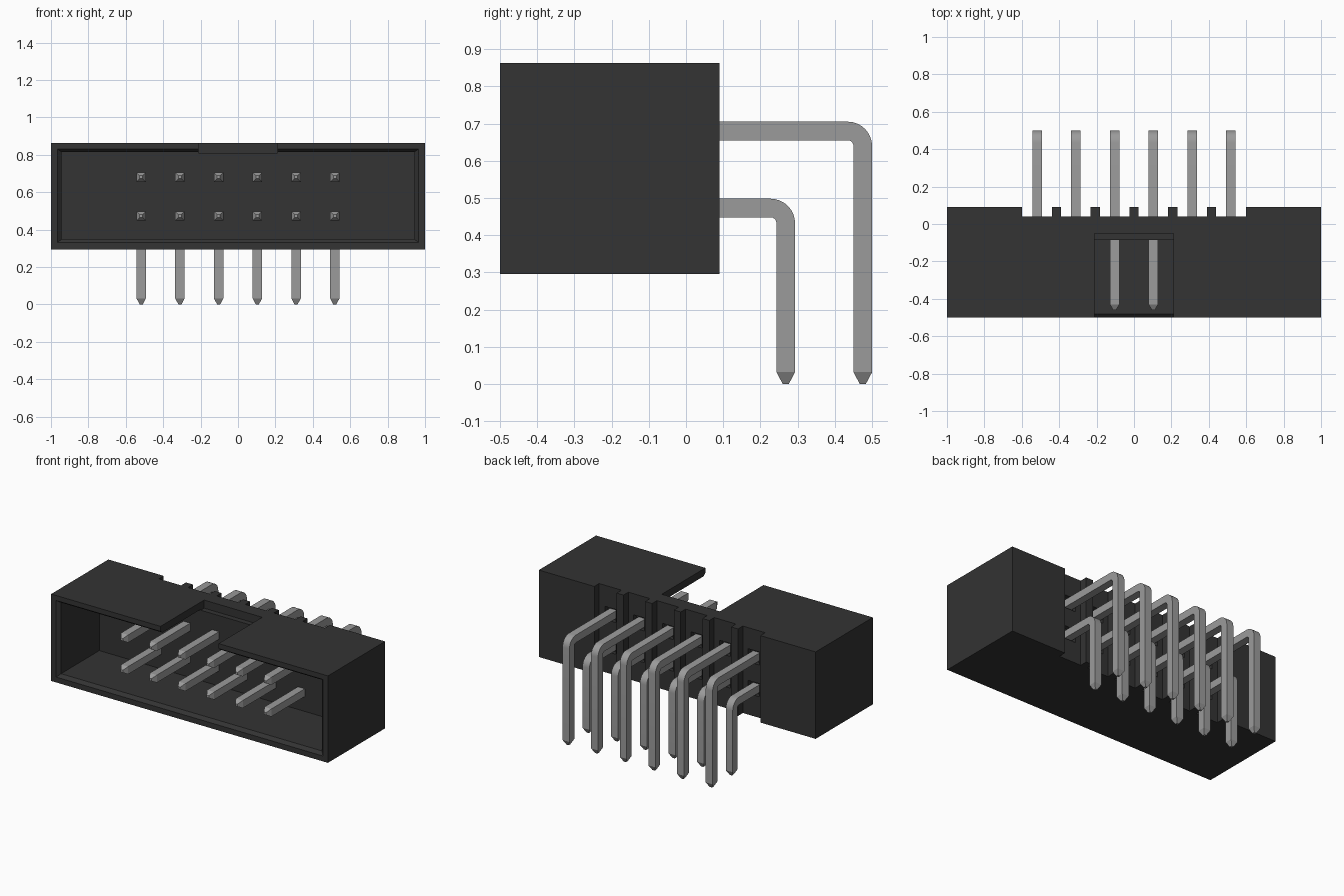
import bpy
import bmesh
import math

default = bpy.data.objects.get("Cube")
if default:
    bpy.data.objects.remove(default, do_unlink=True)


def make_material(name, value, roughness):
    mat = bpy.data.materials.new(name)
    mat.use_nodes = True
    color = (value, value, value, 1)
    mat.diffuse_color = color
    shader = mat.node_tree.nodes["Principled BSDF"]
    shader.inputs["Base Color"].default_value = color
    shader.inputs["Roughness"].default_value = roughness
    return mat


plastic = make_material("black plastic", 0.033, 0.6)
metal = make_material("grey metal", 0.33, 0.5)


def loft(name, rings, mat):
    """Skin a list of four-cornered rings and cap both ends."""
    bm = bmesh.new()
    loops = [[bm.verts.new(p) for p in ring] for ring in rings]
    for a, b in zip(loops, loops[1:]):
        for i in range(4):
            j = (i + 1) % 4
            bm.faces.new((a[i], a[j], b[j], b[i]))
    bm.faces.new(loops[0])
    bm.faces.new(loops[-1])
    bmesh.ops.recalc_face_normals(bm, faces=bm.faces)
    mesh = bpy.data.meshes.new(name)
    bm.to_mesh(mesh)
    bm.free()
    mesh.materials.append(mat)
    obj = bpy.data.objects.new(name, mesh)
    bpy.context.collection.objects.link(obj)
    return obj


def frame(y, x0, x1, z0, z1):
    return [(x0, y, z0), (x1, y, z0), (x1, y, z1), (x0, y, z1)]


def box(name, x0, x1, y0, y1, z0, z1):
    return loft(name, [frame(y0, x0, x1, z0, z1), frame(y1, x0, x1, z0, z1)], plastic)


def cut(target, cutter):
    mod = target.modifiers.new("cut", "BOOLEAN")
    mod.operation = "DIFFERENCE"
    mod.solver = "EXACT"
    mod.object = cutter
    bpy.context.view_layer.objects.active = target
    bpy.ops.object.modifier_apply(modifier=mod.name)
    bpy.data.objects.remove(cutter, do_unlink=True)


PITCH = 0.207
HALF = 0.025
columns = [(i - 2.5) * PITCH for i in range(6)]
rows = {"upper": (0.68, 0.475), "lower": (0.473, 0.268)}

# Shroud with a chamfered front opening
shroud = box("shroud", -1, 1, -0.5, 0.09, 0.295, 0.863)
cut(shroud, loft("cavity_cutter", [
    frame(-0.52, -0.985, 0.985, 0.31, 0.845),
    frame(-0.48, -0.943, 0.943, 0.35, 0.815),
    frame(-0.085, -0.943, 0.943, 0.35, 0.815)], plastic))

# Polarising notch in the top wall
cut(shroud, box("notch_cutter", -0.21, 0.21, -0.6, -0.05, 0.81, 1))

# Rear bays, leaving ribs between the pin columns
for i, x in enumerate(columns):
    left = -0.6 if i == 0 else x - PITCH / 2 + HALF
    right = 0.6 if i == 5 else x + PITCH / 2 - HALF
    cut(shroud, box("bay_cutter", left, right, 0.04, 0.2, 0.2, 1))
    # Small sockets around each pin exit
    for z, _ in rows.values():
        cut(shroud, box("socket_cutter", x - 0.04, x + 0.04, 0.01, 0.1, z - 0.04, z + 0.045))


def pin(name, x, z, y_leg):
    """Square bent pin with tapered points at both ends."""
    radius, tip = 0.041, 0.008
    path = [(-0.46, z, 0, tip), (-0.43, z, 0, HALF)]
    for k in range(9):
        a = math.pi / 2 * k / 8
        path.append((y_leg - radius + radius * math.sin(a),
                     z - radius + radius * math.cos(a), a, HALF))
    path += [(y_leg, 0.032, math.pi / 2, HALF), (y_leg, 0, math.pi / 2, tip)]
    rings = []
    for y, h, a, s in path:
        ny, nz = math.sin(a) * s, math.cos(a) * s
        rings.append([(x - s, y - ny, h - nz), (x + s, y - ny, h - nz),
                      (x + s, y + ny, h + nz), (x - s, y + ny, h + nz)])
    obj = loft(name, rings, metal)
    bpy.ops.object.select_all(action="DESELECT")
    obj.select_set(True)
    bpy.context.view_layer.objects.active = obj
    bpy.ops.object.shade_smooth_by_angle(angle=math.radians(25))


# Two rows of right-angle pins
for row, (z, y_leg) in rows.items():
    for i, x in enumerate(columns):
        pin(f"{row}_pin_{i + 1}", x, z, y_leg)
